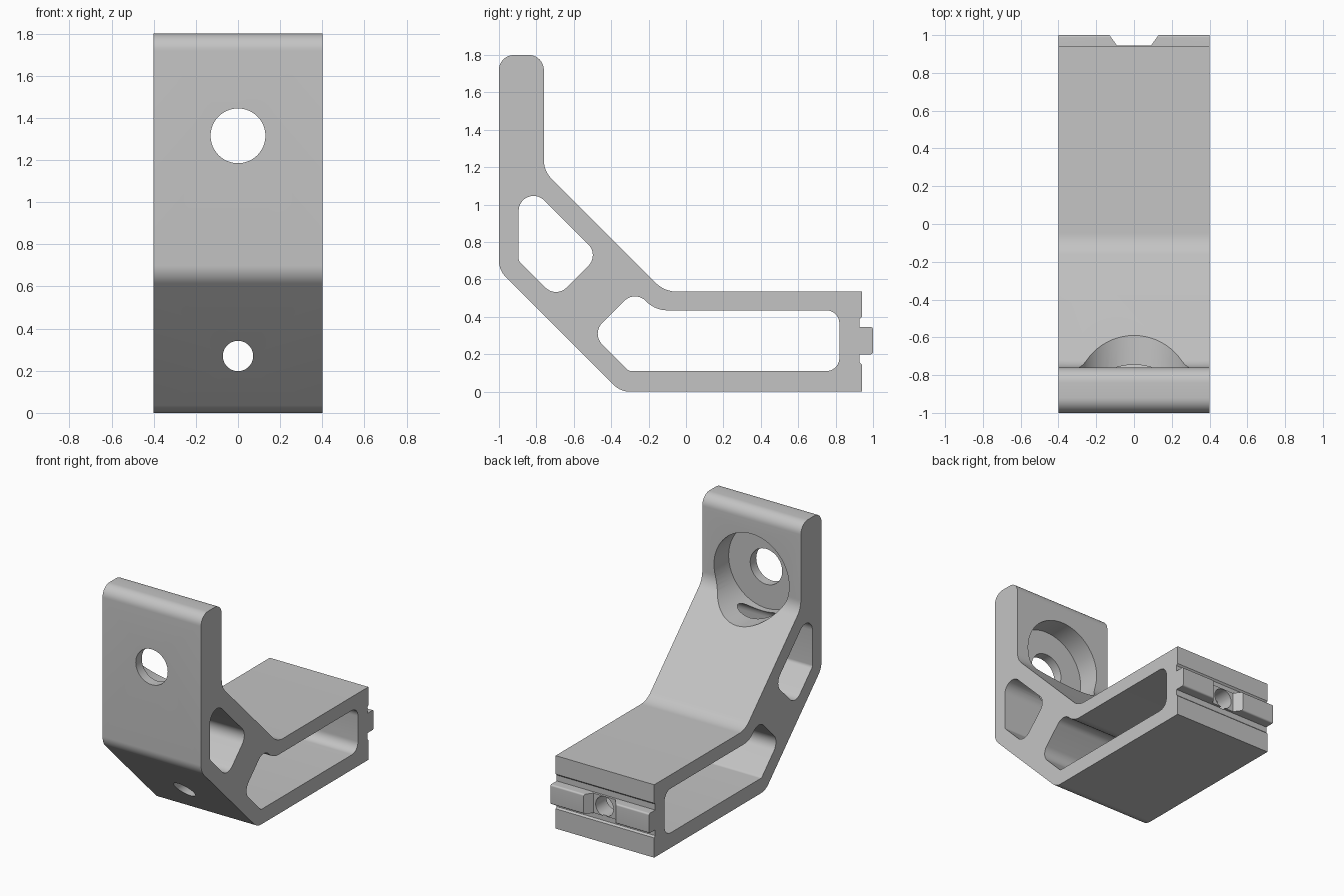
import bpy, bmesh, math
from mathutils import Vector

cube = bpy.data.objects.get("Cube")
if cube:
    bpy.data.objects.remove(cube, do_unlink=True)

# single grey finish
grey = bpy.data.materials.new("satin grey")
grey.use_nodes = True
colour = (0.55, 0.55, 0.55, 1)
grey.diffuse_color = colour
grey.node_tree.nodes["Principled BSDF"].inputs["Base Color"].default_value = colour


def rounded(corners, steps=10):
    """Turn (u, v, radius) corners into an outline with filleted corners."""
    out = []
    for i, (u, v, r) in enumerate(corners):
        p = Vector((u, v))
        if r == 0:
            out.append(p)
            continue
        a = (Vector(corners[i - 1][:2]) - p).normalized()
        b = (Vector(corners[(i + 1) % len(corners)][:2]) - p).normalized()
        half = a.angle(b) / 2
        centre = p + (a + b).normalized() * (r / math.sin(half))
        start = p + a * (r / math.tan(half)) - centre
        end = p + b * (r / math.tan(half)) - centre
        sweep = start.angle(end)
        for k in range(steps + 1):
            t = k / steps
            out.append(centre + (start * math.sin((1 - t) * sweep)
                                 + end * math.sin(t * sweep)) / math.sin(sweep))
    return out


def prism(name, outline, place, depth):
    """Extrude an outline; place maps (u, v) to 3D, depth is the extrusion."""
    bm = bmesh.new()
    face = bm.faces.new([bm.verts.new(place(*p)) for p in outline])
    new = bmesh.ops.extrude_face_region(bm, geom=[face])["geom"]
    bmesh.ops.translate(bm, vec=depth,
                        verts=[g for g in new if isinstance(g, bmesh.types.BMVert)])
    bmesh.ops.recalc_face_normals(bm, faces=bm.faces)
    mesh = bpy.data.meshes.new(name)
    bm.to_mesh(mesh)
    bm.free()
    mesh.materials.append(grey)
    obj = bpy.data.objects.new(name, mesh)
    bpy.context.collection.objects.link(obj)
    return obj


def side_prism(name, corners, half):
    return prism(name, rounded(corners), lambda y, z: (-half, y, z), (2 * half, 0, 0))


def bore(name, z, r, y0, y1):
    ring = [(r * math.cos(math.tau * k / 64), z + r * math.sin(math.tau * k / 64))
            for k in range(64)]
    return prism(name, ring, lambda x, h: (x, y0, h), (0, y1 - y0, 0))


# bracket body: side profile including the rear tongue and its grooves
bracket = side_prism("bracket", [
    (-1, 1.8, 0.08), (-1, 0.65, 0.12), (-0.35, 0, 0.12), (0.94, 0, 0),
    (0.94, 0.145, 0), (0.928, 0.157, 0), (0.928, 0.2, 0),
    (1, 0.2, 0.012), (1, 0.345, 0.012),
    (0.928, 0.345, 0), (0.928, 0.388, 0), (0.94, 0.4, 0),
    (0.94, 0.535, 0), (-0.115, 0.535, 0.16), (-0.76, 1.18, 0.14), (-0.76, 1.8, 0.08),
], 0.4)

cutters = [
    # lightening windows through the sides
    side_prism("upper_window", [
        (-0.895, 1.16, 0.08), (-0.895, 0.70, 0.03),
        (-0.695, 0.50, 0.08), (-0.465, 0.73, 0.08)], 0.6),
    side_prism("lower_window", [
        (-0.305, 0.11, 0.03), (-0.505, 0.31, 0.08), (-0.2725, 0.5425, 0.08),
        (-0.165, 0.435, 0.155), (0.82, 0.435, 0.07), (0.82, 0.11, 0.07)], 0.6),
    # bolt hole with its wide counterbore
    bore("upper_hole", 1.315, 0.13, -1.2, -0.7),
    bore("counterbore", 1.315, 0.305, -0.93, 0.2),
    # fixing hole running the length of the base
    bore("lower_hole", 0.27, 0.072, -1.2, 1.2),
    # flared gap in the middle of the tongue
    prism("tongue_gap", [(-0.09, 0.945), (0.09, 0.945), (0.17, 1.055), (-0.17, 1.055)],
          lambda x, y: (x, y, 0.17), (0, 0, 0.21)),
]

bpy.ops.object.select_all(action="DESELECT")
bpy.context.view_layer.objects.active = bracket
bracket.select_set(True)
for cutter in cutters:
    cutter.hide_render = True
    mod = bracket.modifiers.new(cutter.name, "BOOLEAN")
    mod.operation = "DIFFERENCE"
    mod.solver = "EXACT"
    mod.object = cutter
    bpy.ops.object.modifier_apply(modifier=mod.name)
    bpy.data.objects.remove(cutter, do_unlink=True)

bpy.ops.object.shade_smooth_by_angle(angle=math.radians(25))
